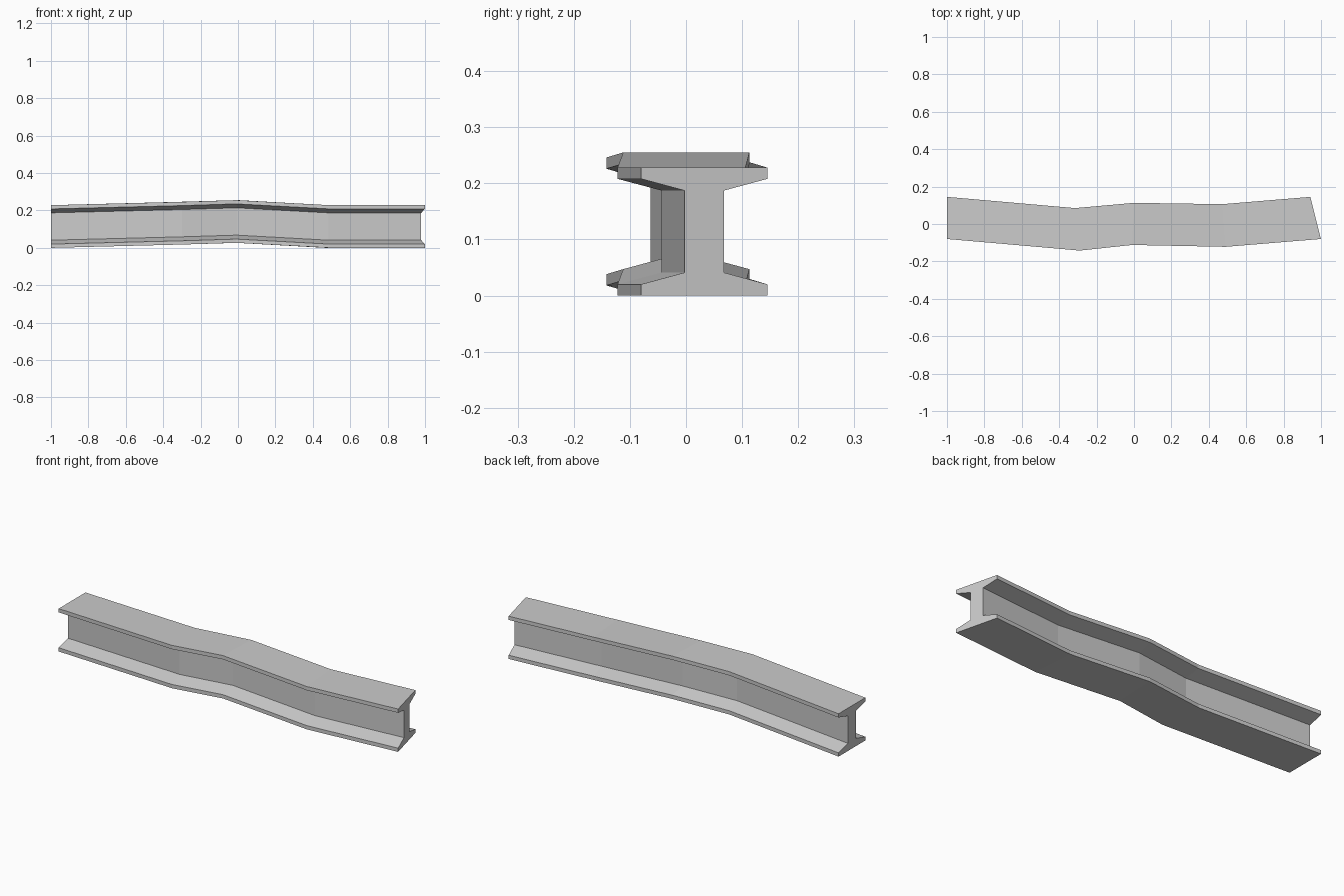
import bpy, bmesh
from mathutils import Vector

if "Cube" in bpy.data.objects:
    bpy.data.objects.remove(bpy.data.objects["Cube"])

# I-beam cross-section: (fraction across the width, height)
H, EDGE, ROOT = 0.228, 0.02, 0.041
W0, W1 = 0.345, 0.655
profile = [(0, 0), (1, 0), (1, EDGE), (W1, ROOT), (W1, H - ROOT), (1, H - EDGE),
           (1, H), (0, H), (0, H - EDGE), (W0, H - ROOT), (W0, ROOT), (0, EDGE)]

# Stations along the bent beam: front edge xy, back edge xy, lift
stations = [((-1.0, -0.08), (-1.0, 0.145), 0.0),
            ((-0.29, -0.142), (-0.315, 0.085), 0.018),
            ((-0.01, -0.112), (0.0, 0.113), 0.027),
            ((0.49, -0.122), (0.472, 0.106), 0.0),
            ((0.999, -0.08), (0.943, 0.145), 0.0)]

bm = bmesh.new()
rings = []
for front, back, lift in stations:
    f, b = Vector(front), Vector(back)
    ring = []
    for t, z in profile:
        p = f.lerp(b, t)
        ring.append(bm.verts.new((p.x, p.y, z + lift)))
    rings.append(ring)

# Skin between stations
n = len(profile)
for a, b in zip(rings, rings[1:]):
    for i in range(n):
        j = (i + 1) % n
        bm.faces.new((a[i], a[j], b[j], b[i]))

# End caps
bm.faces.new(rings[0])
bm.faces.new(rings[-1])
bmesh.ops.recalc_face_normals(bm, faces=bm.faces[:])

mesh = bpy.data.meshes.new("bent_i_beam")
bm.to_mesh(mesh)
bm.free()
beam = bpy.data.objects.new("bent_i_beam", mesh)
bpy.context.collection.objects.link(beam)
